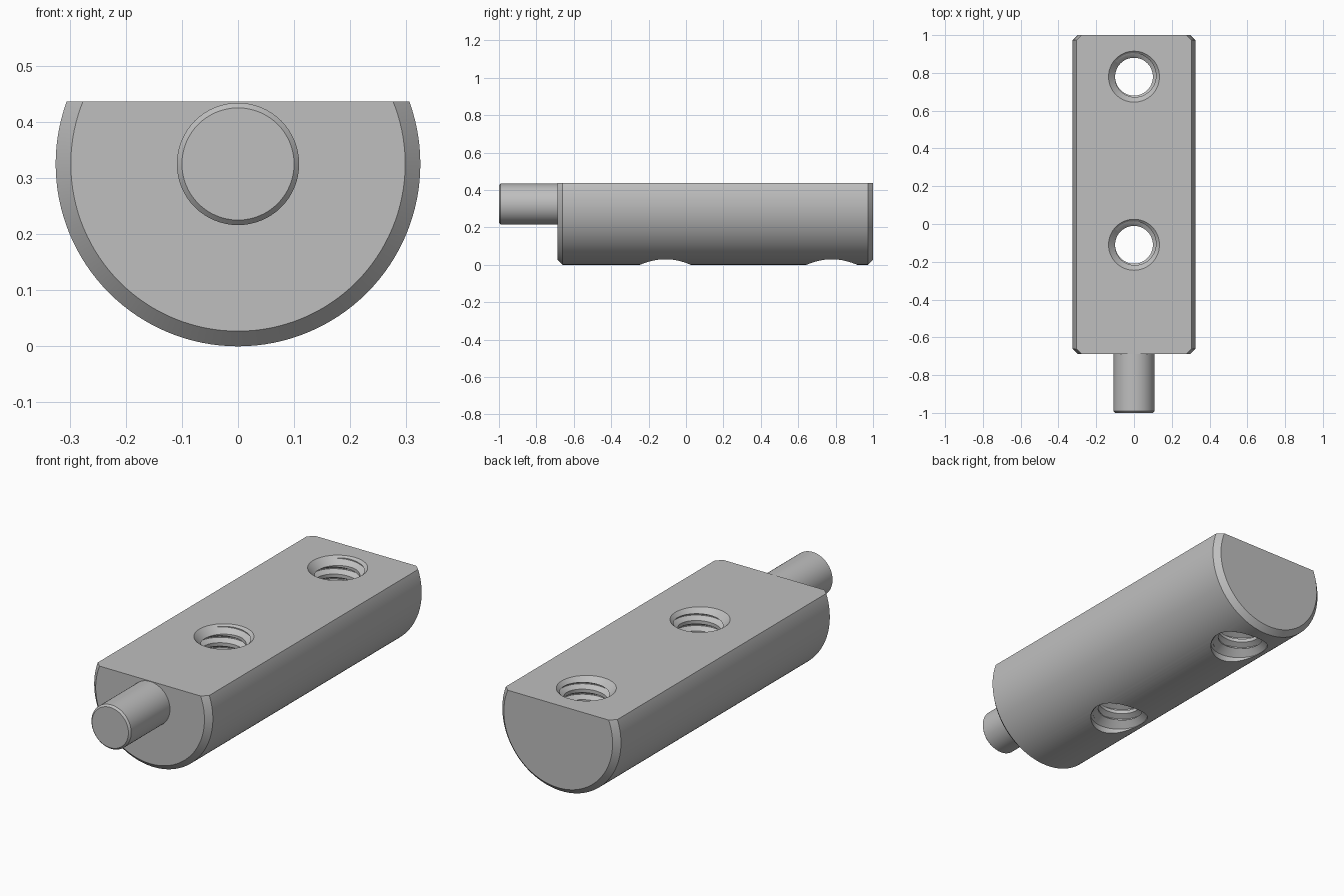
import bpy, bmesh
from math import pi, radians, cos, sin
from mathutils import Matrix

if "Cube" in bpy.data.objects:
    bpy.data.objects.remove(bpy.data.objects["Cube"])

steel = bpy.data.materials.new("satin_steel")
steel.use_nodes = True
grey = (0.52, 0.52, 0.52, 1)
steel.diffuse_color = grey
steel.node_tree.nodes["Principled BSDF"].inputs["Base Color"].default_value = grey

AXIS_Z = 0.325
TOP = 0.436
HOLES = {"front": -0.11, "back": 0.78}


def finish(bm, name):
    bmesh.ops.recalc_face_normals(bm, faces=bm.faces)
    mesh = bpy.data.meshes.new(name)
    bm.to_mesh(mesh)
    bm.free()
    mesh.materials.append(steel)
    obj = bpy.data.objects.new(name, mesh)
    bpy.context.collection.objects.link(obj)
    return obj


def lathe(profile, segments):
    """Closed solid turned about z from (radius, height) points."""
    bm = bmesh.new()
    rings = [[bm.verts.new((r * cos(2 * pi * i / segments), r * sin(2 * pi * i / segments), z))
              for i in range(segments)] for r, z in profile]
    for a, b in zip(rings, rings[1:]):
        for i in range(segments):
            j = (i + 1) % segments
            bm.faces.new((a[i], a[j], b[j], b[i]))
    bm.faces.new(rings[0])
    bm.faces.new(rings[-1])
    return bm


def lay_along_y(bm):
    bm.transform(Matrix.Translation((0, 0, AXIS_Z)) @ Matrix.Rotation(radians(-90), 4, "X"))


def smooth(obj):
    bpy.ops.object.select_all(action="DESELECT")
    obj.select_set(True)
    bpy.context.view_layer.objects.active = obj
    bpy.ops.object.shade_smooth_by_angle(angle=radians(28))


def thread_solid(pitch, minor, major, turns, segments=48):
    """Closed helical thread, rows sheared so that edges follow the helix."""
    shape = [(minor, 0), (minor, 0.2), (major, 0.55), (major, 0.65)]
    k = len(shape)
    bm = bmesh.new()
    cols = []
    for i in range(segments):
        a = 2 * pi * i / segments
        cols.append([bm.verts.new((shape[n % k][0] * cos(a), shape[n % k][0] * sin(a),
                                   pitch * (n // k + shape[n % k][1] + i / segments)))
                     for n in range(k * turns + 1)])
    # the last column meets the first one a whole turn higher
    cols.append(cols[0][k:])
    for a, b in zip(cols, cols[1:]):
        for n in range(min(len(a), len(b)) - 1):
            bm.faces.new((a[n], b[n], b[n + 1], a[n + 1]))
    # close both open ends with fans
    rim = [e for e in bm.edges if e.is_boundary]
    middle = pitch * turns / 2
    low = bm.verts.new((0, 0, -pitch))
    high = bm.verts.new((0, 0, pitch * (turns + 2)))
    for e in rim:
        v, w = e.verts
        bm.faces.new((v, w, low if v.co.z < middle else high))
    return bm


def cut(target, cutter):
    mod = target.modifiers.new("cut", "BOOLEAN")
    mod.operation = "DIFFERENCE"
    mod.solver = "EXACT"
    mod.object = cutter
    bpy.context.view_layer.objects.active = target
    bpy.ops.object.modifier_apply(modifier=mod.name)
    bpy.data.objects.remove(cutter)


# Body: chamfered round bar with a flat top
bm = lathe([(0.298, -0.688), (0.325, -0.661), (0.325, 0.973), (0.298, 1.0)], 128)
lay_along_y(bm)
sliced = bmesh.ops.bisect_plane(bm, geom=bm.verts[:] + bm.edges[:] + bm.faces[:],
                                plane_co=(0, 0, TOP), plane_no=(0, 0, 1), clear_outer=True)
bmesh.ops.holes_fill(bm, edges=[e for e in bm.edges if e.is_boundary], sides=0)
body = finish(bm, "body")

# Threaded through holes, countersunk at both ends
for end, y in HOLES.items():
    bore = lathe([(0.135, -0.1), (0.135, 0.03), (0.1, 0.062), (0.1, TOP - 0.035),
                  (0.135, TOP), (0.16, TOP + 0.025)], 64)
    bore.transform(Matrix.Translation((0, y, 0)))
    cut(body, finish(bore, end + "_bore_cutter"))
    thread = thread_solid(0.052, 0.094, 0.126, 12)
    thread.transform(Matrix.Translation((0, y, -0.09)))
    cut(body, finish(thread, end + "_thread_cutter"))
smooth(body)

# Pin: chamfered stub on the front end
bm = lathe([(0.1, -1.0), (0.109, -0.991), (0.109, -0.67)], 64)
lay_along_y(bm)
smooth(finish(bm, "pin"))
